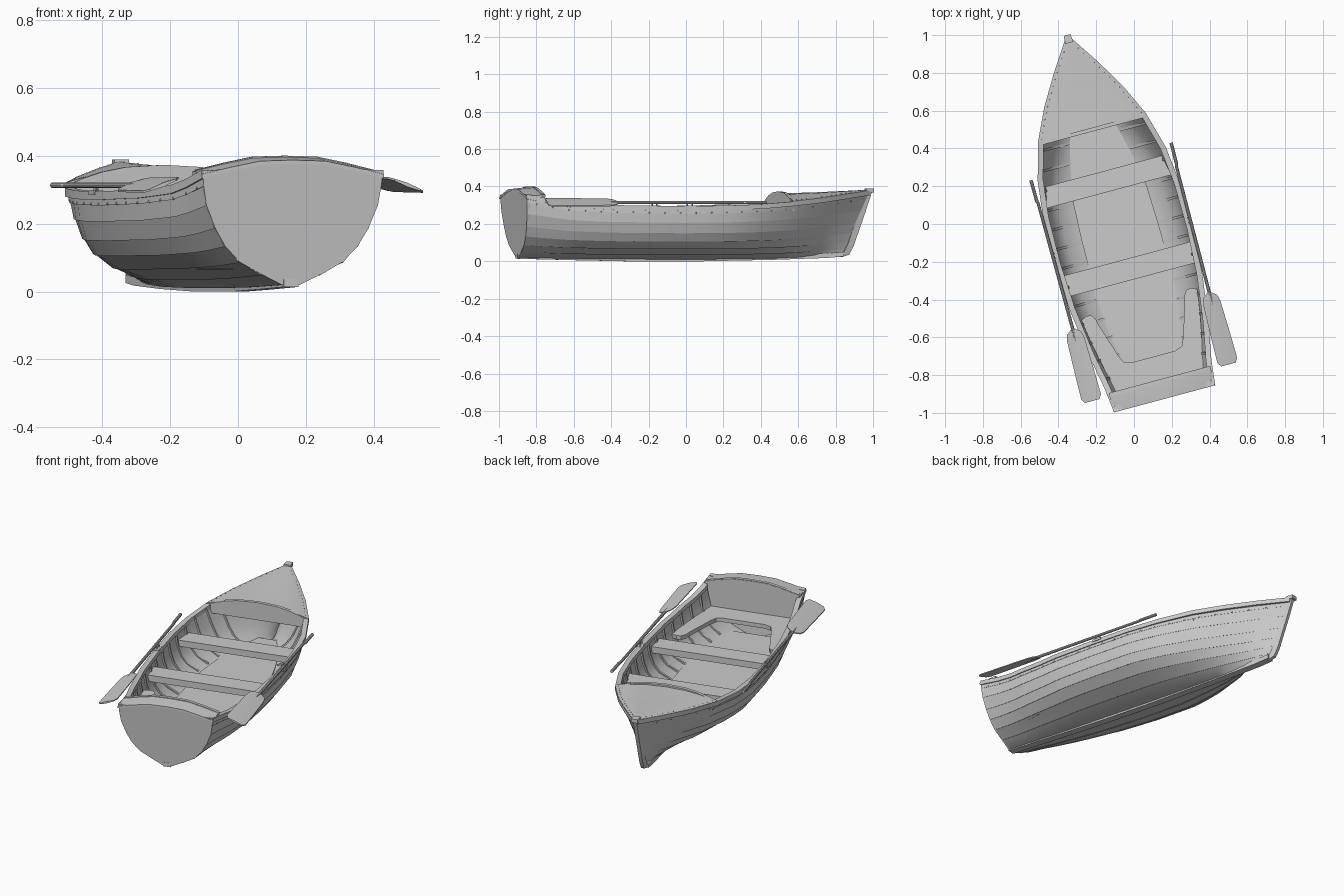
import bpy, bmesh, math
from mathutils import Matrix, Vector

if "Cube" in bpy.data.objects:
    bpy.data.objects.remove(bpy.data.objects["Cube"])

# Local frame: x across the boat, y towards the bow; all parts are turned 15 degrees at the end
PLACE = Matrix.Rotation(math.radians(15), 4, 'Z') @ Matrix.Translation((-0.083, 0, 0))


def interp(table, t):
    if t <= table[0][0]:
        return table[0][1]
    for (a, va), (b, vb) in zip(table, table[1:]):
        if t <= b:
            return va + (vb - va) * (t - a) / (b - a)
    return table[-1][1]


def finish(name, bm, angle=25):
    bmesh.ops.recalc_face_normals(bm, faces=bm.faces)
    me = bpy.data.meshes.new(name)
    bm.to_mesh(me)
    bm.free()
    ob = bpy.data.objects.new(name, me)
    bpy.context.collection.objects.link(ob)
    ob.matrix_world = PLACE
    bpy.ops.object.select_all(action='DESELECT')
    ob.select_set(True)
    bpy.context.view_layer.objects.active = ob
    bpy.ops.object.shade_smooth_by_angle(angle=math.radians(angle))
    return ob


def add_loft(bm, rings):
    """Closed rings joined into a tube with end caps."""
    vs = [[bm.verts.new(p) for p in r] for r in rings]
    n = len(rings[0])
    for a, b in zip(vs, vs[1:]):
        for i in range(n):
            bm.faces.new((a[i], a[(i + 1) % n], b[(i + 1) % n], b[i]))
    bm.faces.new(vs[0])
    bm.faces.new(vs[-1])


def loft(name, rings, both=False):
    bm = bmesh.new()
    add_loft(bm, rings)
    if both:
        add_loft(bm, [[(-x, y, z) for x, y, z in r] for r in rings])
    return finish(name, bm)


def plate(name, outline, z0, z1):
    return loft(name, [[(x, y, z) for x, y in outline] for z in (z0, z1)])


# Hull lines
HALF = [(-.93, .272), (-.8, .287), (-.6, .325), (-.35, .358), (-.1, .371), (.15, .368),
        (.35, .345), (.55, .290), (.72, .21), (.88, .115), (1.035, .012)]
SHEER = [(-.93, .355), (-.72, .312), (-.5, .298), (-.1, .292), (.15, .295), (.35, .302),
         (.55, .318), (.72, .335), (.88, .355), (1.035, .375)]
BASE = [(-.93, .02), (-.5, .012), (.1, .01), (.5, .015), (.9, .03), (1.035, .035)]
RAKE = [(-.93, .022), (-.5, 0), (.5, 0), (1.035, -.13)]
H = [0, .09, .2, .34, .5, .7, .87, 1]
MID = [.08, .37, .64, .82, .91, .968, .99, 1]
STERN = [.1, .32, .57, .735, .85, .95, .985, 1]
BOW = [.1, .24, .40, .54, .67, .80, .91, 1]


def hull(u, h, inset=0.0):
    """Starboard hull point at station u and height fraction h."""
    s = min(max((-.3 - u) / .6, 0), 1)
    b = min(max((u - .2) / .65, 0), 1)
    f = [(1 - s - b) * m + s * t + b * w for m, t, w in zip(MID, STERN, BOW)]
    x = interp(HALF, u) * interp(list(zip(H, f)), h)
    z0, z1 = interp(BASE, u), interp(SHEER, u)
    z = z0 + (z1 - z0) * h + inset * max(0, 1 - h / .5)
    return (max(x - inset, .001), u + interp(RAKE, u) * (1 - h), z)


def width_at(u, z):
    z0, z1 = interp(BASE, u), interp(SHEER, u)
    return hull(u, min(1, (z - z0) / (z1 - z0)), .012)[0]


def flip(p):
    return (-p[0], p[1], p[2])


STATIONS = [-.93, -.8, -.7, -.6, -.47, -.35, -.22, -.1, .03, .15, .25, .35, .45, .55, .635, .72, .8, .88, .96, 1.035]

# Planked shell with a small lap at the foot of each strake
rings = []
for u in STATIONS:
    lap = .004 * min(1, (1.06 - u) / .3)
    out = []
    for a, b in zip(H, H[1:]):
        x, y, z = hull(u, a)
        out += [(x + lap * (a > 0), y, z - lap * .4 * (a > 0)), hull(u, b)]
    inn = [hull(u, h, .014) for h in H]
    rings.append([flip(p) for p in reversed(out)] + out + inn[::-1] + [flip(p) for p in inn])
loft("hull_planking", rings)

# Gunwale rails
rail = []
for u in STATIONS:
    x, y, z = hull(u, 1)
    rail.append([(x + .006, y, z - .022), (x + .006, y, z + .003),
                 (max(x - .024, 0), y, z + .003), (max(x - .024, 0), y, z - .022)])
loft("gunwale", rail, True)

# Ribs
bm = bmesh.new()
for i in range(14):
    u = -.76 + i * .105
    rings = []
    for h in H[2:]:
        x, y, z = hull(u, h, .013)
        d = .009
        up = d * max(0, 1 - h / .4)
        rings.append([(x, y - .007, z), (x, y + .007, z), (x - d, y + .007, z + up), (x - d, y - .007, z + up)])
    add_loft(bm, rings)
    add_loft(bm, [[flip(p) for p in r] for r in rings])
finish("ribs", bm)

# Keel, stem post and stem head
loft("keel", [[(-.022, u, z), (.022, u, z), (.022, u, z + .025), (-.022, u, z + .025)]
              for u, z in [(-.915, .014), (-.6, .006), (-.3, 0), (.1, 0), (.5, .008), (.8, .018), (.89, .026)]])
stem = []
for y, z in [(.87, .022), (.91, .035), (.935, .08), (.96, .15), (1.0, .26), (1.04, .38)]:
    stem.append([(-.016, y - .022, z + .008), (.016, y - .022, z + .008), (.010, y + .012, z), (-.010, y + .012, z)])
loft("stem_post", stem)
plate("stem_head", [(-.022, 1.015), (.022, 1.015), (.018, 1.058), (-.018, 1.058)], .368, .39)

# Transom board, stern cap and inner stern panel standing slightly proud
ARC = [(.278, .358), (.19, .379), (.1, .397), (0, .400), (-.1, .397), (-.19, .379), (-.278, .358)]
side = [hull(-.93, h) for h in H]
face = [flip(p) for p in reversed(side)] + side
face = [(x * 1.012, y, z) for x, y, z in face]
face += [(x, -.93, z - .016) for x, z in ARC[1:-1]]
loft("transom", [[(x, y + d, z) for x, y, z in face] for d in (-.004, .025)])
loft("stern_cap", [[(x, u, z + dz) for x, z in ARC] + [(x, u, z + dz - .012) for x, z in ARC[::-1]]
                   for u, dz in [(-.936, -.012), (-.85, -.003), (-.83, -.003)]])
low = width_at(-.84, .185)
loft("stern_panel", [[(-low, u, .185), (low, u, .185)] + [(x * .98, u, z + .001) for x, z in ARC]
                     for u in (-.85, -.831)])

# Bow deck with camber and its proud beam
T = [1, .85, .65, .4, 0, -.4, -.65, -.85, -1]
rings = []
for u in [.535, .55, .635, .72, .8, .88, .96, 1.035]:
    w, z = interp(HALF, u) + .004, interp(SHEER, u) + .005
    c = max(.003, interp([(.535, .042), (.72, .028), (1.035, .003)], u))
    top = [(w * t, u, z + c * (1 - abs(t) ** 2.3)) for t in T]
    rings.append(top + [(x, y, q - .012) for x, y, q in reversed(top)])
loft("bow_deck", rings)
zb = interp(SHEER, .535)
loft("bow_deck_beam", [[(-.275, u, .268), (.275, u, .268)]
                       + [(.288 * t, u, zb + .057 * (1 - abs(t) ** 2.4)) for t in T]
                       for u in (.53, .55)])

# Floor boards
FLOOR = [(-.83, .13), (-.6, .185), (-.335, .212), (0, .207), (.18, .2), (.35, .17), (.523, .13), (.7, .06)]
plate("floor", [(w, u) for u, w in FLOOR] + [(-w, u) for u, w in FLOOR[::-1]], .066, .08)

# Two thwarts
for name, a, b in [("front_thwart", .2, .312), ("rear_thwart", -.283, -.168)]:
    wa, wb = width_at(a, .22), width_at(b, .22)
    plate(name, [(-wa, a), (wa, a), (wb, b), (-wb, b)], .2, .238)

# U-shaped stern seat
outer = [(width_at(u, .195), u) for u in (-.86, -.75, -.65, -.55, -.48, -.42)]
inner = [(.285, -.405), (.26, -.41), (.242, -.435), (.235, -.47), (.178, -.65), (.16, -.69), (.12, -.705)]
half = outer + inner
plate("stern_seat", half + [(-x, y) for x, y in half[::-1]], .186, .21)

# Oars resting on the rails, with rowlocks
for s, side in ((1, "right"), (-1, "left")):
    def ring(x, y, z, r):
        return [(s * (x + r * math.cos(k * math.pi / 5)), y, z + r * math.sin(k * math.pi / 5)) for k in range(10)]
    loft(side + "_oar_shaft", [ring(.384, .365, .314, .009), ring(.383, .25, .314, .009),
                               ring(.379, .24, .314, .008), ring(.374, -.45, .314, .009), ring(.372, -.6, .314, .004)])
    blade = []
    for y, w in [(-.455, .012), (-.475, .038), (-.51, .047), (-.7, .052), (-.825, .054), (-.848, .04)]:
        blade.append([(s * (.373 + q * w), y, .315 - .38 * q * w + d)
                      for q, d in [(-1, -.003), (0, -.006), (1, -.003), (1, .003), (0, .006), (-1, .003)]])
    loft(side + "_oar_blade", blade)
    plate(side + "_rowlock_plate", [(s * .35, -.085), (s * .38, -.085), (s * .38, -.025), (s * .35, -.025)], .285, .298)
    bm = bmesh.new()
    for y in (-.068, -.042):
        bmesh.ops.create_cone(bm, cap_ends=True, segments=8, radius1=.004, radius2=.004, depth=.03,
                              matrix=Matrix.Translation((s * .365, y, .303)))
    finish(side + "_rowlock_pins", bm)

# Rivets along the top strake and the deck edge
bm = bmesh.new()
for s in (1, -1):
    for i in range(22):
        x, y, z = hull(-.88 + i * .086, .88)
        bmesh.ops.create_icosphere(bm, subdivisions=1, radius=.005, matrix=Matrix.Translation((s * (x + .002), y, z)))
    for i in range(14):
        u = .56 + i * .032
        p = (s * (interp(HALF, u) - .012), u, interp(SHEER, u) + .009)
        bmesh.ops.create_icosphere(bm, subdivisions=1, radius=.003, matrix=Matrix.Translation(p))
finish("rivets", bm)
